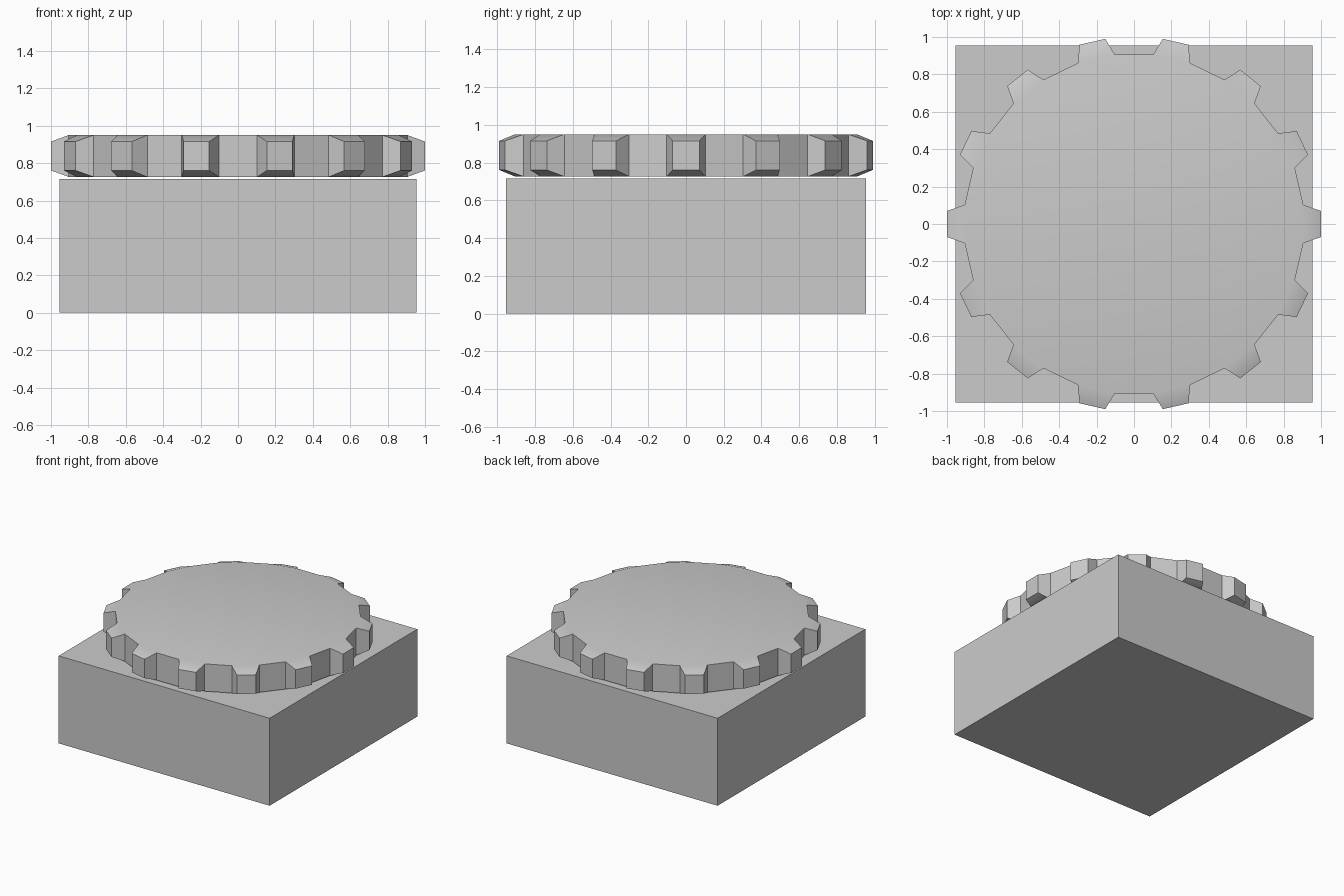
import bpy, bmesh, math
from mathutils import Matrix, Vector

if "Cube" in bpy.data.objects:
    bpy.data.objects.remove(bpy.data.objects["Cube"])

TEETH = 14
STEP = math.pi / TEETH          # one flat side of the wheel


def finish(bm, name):
    bmesh.ops.recalc_face_normals(bm, faces=bm.faces[:])
    mesh = bpy.data.meshes.new(name)
    bm.to_mesh(mesh)
    bm.free()
    obj = bpy.data.objects.new(name, mesh)
    bpy.context.collection.objects.link(obj)
    return obj


# Square base block
bm = bmesh.new()
bmesh.ops.create_cube(bm, size=1, matrix=Matrix.Translation((0, 0, 0.358))
                      @ Matrix.Diagonal((1.91, 1.91, 0.716, 1)))
finish(bm, "base_block")

# Gear disc: 28 sided, with a flat side centred on +x
bm = bmesh.new()
bmesh.ops.create_cone(bm, cap_ends=True, segments=2 * TEETH,
                      radius1=0.911, radius2=0.911, depth=0.224,
                      matrix=Matrix.Translation((0, 0, 0.838))
                      @ Matrix.Rotation(STEP / 2, 4, 'Z'))
bm.normal_update()

# Teeth: every second side is pushed outwards and narrowed
sides = [f for f in bm.faces if abs(f.normal.z) < 0.5]
for f in sides:
    n = f.normal
    if round(math.atan2(n.y, n.x) / STEP) % 2 == 0:
        direction = Vector((n.x, n.y, 0)).normalized()
        tip = bmesh.ops.extrude_discrete_faces(bm, faces=[f])["faces"][0]
        c = tip.calc_center_median()
        for v in tip.verts:
            v.co = c + (v.co - c) * 0.69 + direction * 0.094
gear = finish(bm, "gear_wheel")

# Smooth only the shallow edges where the tooth tops meet the disc
bpy.context.view_layer.objects.active = gear
gear.select_set(True)
bpy.ops.object.shade_smooth_by_angle(angle=math.radians(30))
